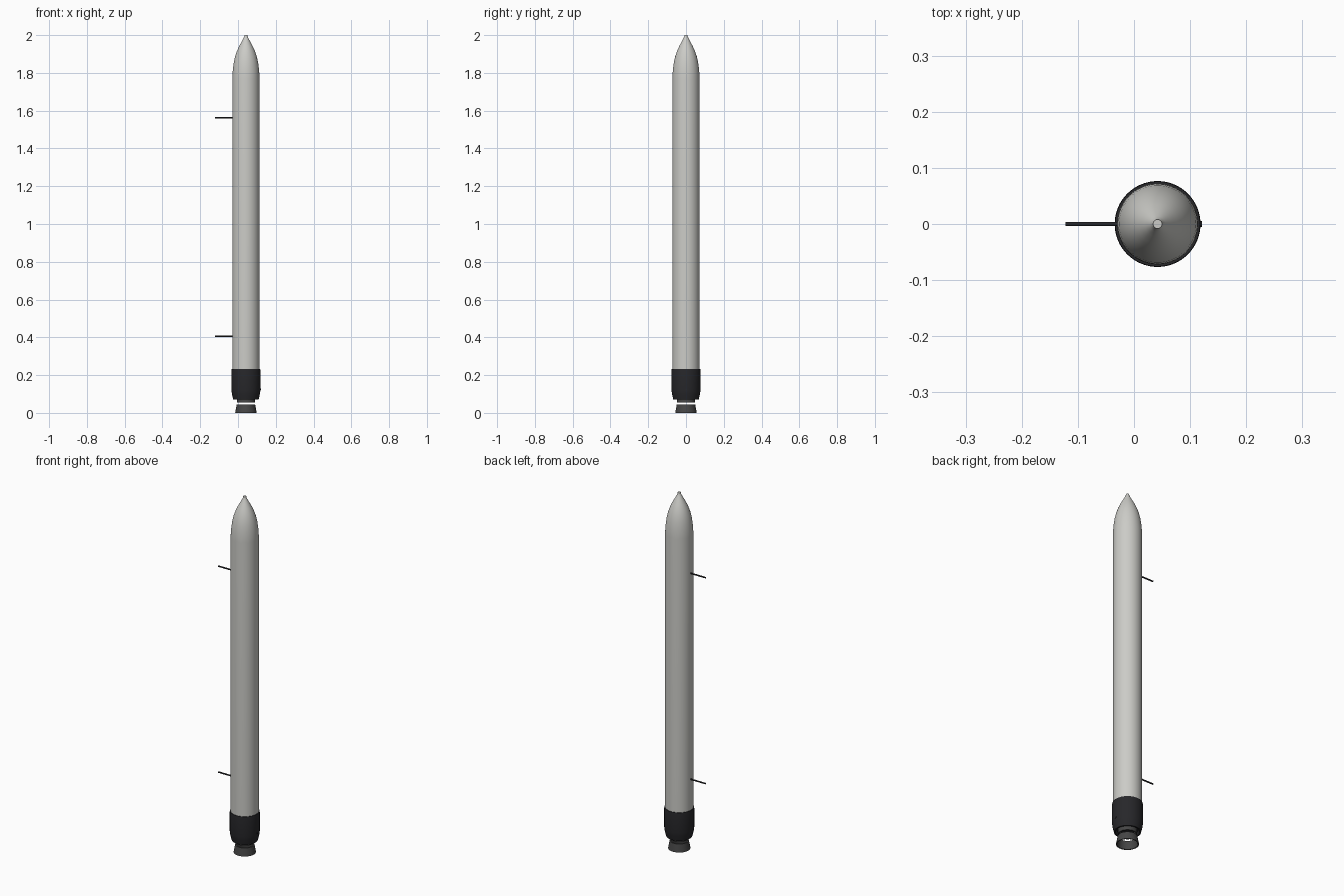
import bpy, bmesh, math

if "Cube" in bpy.data.objects:
    bpy.data.objects.remove(bpy.data.objects["Cube"])

CX = 0.042      # rocket axis
SEG = 64


def material(name, rgb):
    m = bpy.data.materials.new(name)
    m.diffuse_color = (*rgb, 1)
    m.use_nodes = True
    m.node_tree.nodes["Principled BSDF"].inputs["Base Color"].default_value = m.diffuse_color
    return m


hull = material("hull_grey", (0.6, 0.6, 0.57))
black = material("black", (0.02, 0.02, 0.023))
dark = material("dark_metal", (0.06, 0.06, 0.06))


def finish(ob, name, mat):
    ob.name = name
    ob.data.materials.append(mat)
    bpy.ops.object.select_all(action='DESELECT')
    bpy.context.view_layer.objects.active = ob
    ob.select_set(True)
    bpy.ops.object.shade_smooth_by_angle(angle=math.radians(30))
    return ob


def lathe(name, profile, mat, closed=False):
    """Revolve (radius, z) points around the rocket axis; close=ring section."""
    bm = bmesh.new()
    vs = [bm.verts.new((r, 0, z)) for r, z in profile]
    es = [bm.edges.new(p) for p in zip(vs, vs[1:])]
    if closed:
        es.append(bm.edges.new((vs[-1], vs[0])))
    bmesh.ops.spin(bm, geom=vs + es, cent=(0, 0, 0), axis=(0, 0, 1),
                   angle=math.tau, steps=SEG, use_duplicate=False)
    bmesh.ops.remove_doubles(bm, verts=bm.verts, dist=1e-5)
    bmesh.ops.recalc_face_normals(bm, faces=bm.faces)
    me = bpy.data.meshes.new(name)
    bm.to_mesh(me)
    bm.free()
    ob = bpy.data.objects.new(name, me)
    bpy.context.collection.objects.link(ob)
    ob.location.x = CX
    return finish(ob, name, mat)


# Body tube with a pointed nose
lathe("body", [(0, 0.22), (0.072, 0.22), (0.072, 1.77), (0.071, 1.795),
               (0.0685, 1.825), (0.064, 1.857), (0.057, 1.888), (0.047, 1.917),
               (0.035, 1.943), (0.023, 1.965), (0.014, 1.982), (0.009, 1.993),
               (0.008, 2.0), (0, 2.0)], hull)

# Dark tail sleeve, tapered at the bottom
lathe("tail_sleeve", [(0, 0.232), (0.0755, 0.232), (0.0765, 0.225),
                      (0.0765, 0.118), (0.074, 0.1), (0.067, 0.07),
                      (0.06, 0.07), (0.054, 0.085), (0, 0.085)], black)

# Upper collar of the motor, open below
lathe("motor_collar", [(0.042, 0.084), (0.048, 0.084), (0.048, 0.056),
                       (0.042, 0.056)], dark, True)

# Separate flared nozzle ring
lathe("nozzle_ring", [(0.043, 0.044), (0.049, 0.044), (0.057, 0.0),
                      (0.051, 0.0)], dark, True)

# Side launch pins
for name, z in (("lower_pin", 0.405), ("upper_pin", 1.563)):
    x0, x1 = -0.122, -0.025
    bpy.ops.mesh.primitive_cylinder_add(
        vertices=16, radius=0.004, depth=x1 - x0,
        location=((x0 + x1) / 2, 0, z), rotation=(0, math.pi / 2, 0))
    finish(bpy.context.object, name, black)

# Small screw head on the tail
bpy.ops.mesh.primitive_cylinder_add(
    vertices=16, radius=0.005, depth=0.006,
    location=(CX + 0.0765, 0, 0.125), rotation=(0, math.pi / 2, 0))
finish(bpy.context.object, "tail_screw", black)
